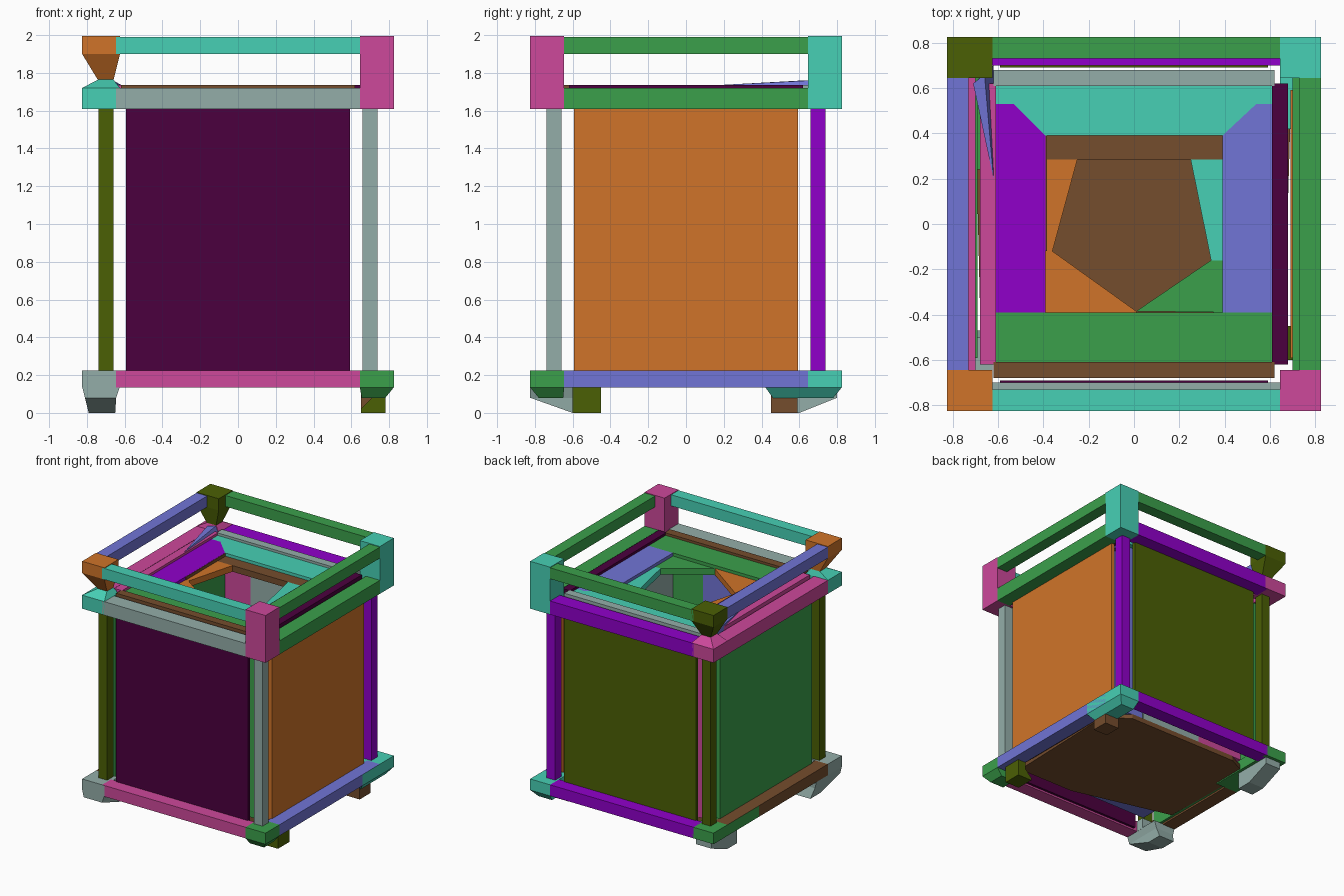
import bpy
import bmesh

if "Cube" in bpy.data.objects:
    bpy.data.objects.remove(bpy.data.objects["Cube"], do_unlink=True)


def linear(hex_pair):
    c = int(hex_pair, 16) / 255
    return c / 12.92 if c <= 0.04045 else ((c + 0.055) / 1.055) ** 2.4


PALETTE = dict(teal="47D0B5", pink="CD489B", orange="D07429", green="3BA04B",
               purple="9000CA", blue="7175D6", olive="4B6005", plum="4B003E",
               brown="754D2D", grey="94AEA9")
materials = {}
for label, code in PALETTE.items():
    mat = bpy.data.materials.new(label)
    mat.use_nodes = True
    rgba = [linear(code[i:i + 2]) for i in (0, 2, 4)] + [1]
    mat.diffuse_color = rgba
    mat.node_tree.nodes["Principled BSDF"].inputs["Base Color"].default_value = rgba
    materials[label] = mat


def loft(name, colour, rings):
    """Closed solid through matching rings of points."""
    bm = bmesh.new()
    loops = [[bm.verts.new(p) for p in ring] for ring in rings]
    count = len(loops[0])
    bm.faces.new(loops[0])
    bm.faces.new(loops[-1])
    for low, high in zip(loops, loops[1:]):
        for i in range(count):
            j = (i + 1) % count
            bm.faces.new((low[i], low[j], high[j], high[i]))
    bmesh.ops.recalc_face_normals(bm, faces=bm.faces)
    mesh = bpy.data.meshes.new(name)
    bm.to_mesh(mesh)
    bm.free()
    mesh.materials.append(materials[colour])
    obj = bpy.data.objects.new(name, mesh)
    bpy.context.collection.objects.link(obj)


def rect(xs, ys, z):
    return [(xs[0], ys[0], z), (xs[1], ys[0], z), (xs[1], ys[1], z), (xs[0], ys[1], z)]


def block(name, colour, xs, ys, zs):
    loft(name, colour, [rect(xs, ys, z) for z in zs])


def prism(name, colour, outline, zs):
    loft(name, colour, [[(x, y, z) for x, y in outline] for z in zs])


def stack(name, colour, *levels):
    loft(name, colour, [rect(*level) for level in levels])


def side_block(name, colour, side, along, depth, zs):
    """Block on one side: along = span on the side, depth = distances from the centre."""
    sign = -1 if side in ("front", "right") else 1
    out = sorted(sign * d for d in depth)
    if side in ("front", "back"):
        block(name, colour, along, out, zs)
    else:
        block(name, colour, out, along, zs)


OUT, IN = 0.825, 0.645
SPAN = (-IN, IN)
LOW, MID, TOP = (0.135, 0.225), (1.61, 1.72), (1.9, 1.99)

# Rails, wall panels and inner lips on each side
SIDES = {
    "front": ("teal", "grey", "pink", "plum", "brown"),
    "back": ("green", "purple", "purple", "olive", "grey"),
    "left": ("green", "green", "blue", "orange", "plum"),
    "right": ("blue", "pink", "brown", "green", "pink"),
}
for side, (upper, middle, lower, wall, lip) in SIDES.items():
    side_block(side + "_top_rail", upper, side, SPAN, (0.73, OUT), TOP)
    side_block(side + "_middle_rail", middle, side, SPAN, (0.7, OUT), MID)
    side_block(side + "_bottom_rail", lower, side, SPAN, (0.71, OUT), LOW)
    side_block(side + "_wall", wall, side, (-0.592, 0.592), (0.69, 0.72), (0.15, 1.68))
    side_block(side + "_lip", lip, side, (-0.62, 0.62), (0.61, 0.68), (1.67, 1.735))

# Corner posts
for name, colour, sx, sy in (("front_right", "olive", -1, -1), ("front_left", "grey", 1, -1),
                             ("back_left", "purple", 1, 1), ("back_right", "olive", -1, 1)):
    block(name + "_post", colour, sorted((sx * 0.66, sx * 0.738)),
          sorted((sy * 0.66, sy * 0.738)), (0.14, 1.7))

# Tall upper corners on the left
L_X, F_Y, B_Y = (IN, OUT), (-OUT, -IN), (IN, OUT)
for name, colour, ys in (("front", "pink", F_Y), ("back", "teal", B_Y)):
    block(name + "_left_upper_corner", colour, L_X, ys, (1.61, 1.995))

# Pinched upper corners on the right
R_X, PIN = (-OUT, -0.625), (-0.74, -0.66)
for name, cap, seat, ys, pin_y in (("front", "orange", "teal", F_Y, PIN),
                                   ("back", "olive", "pink", B_Y, (0.66, 0.74))):
    stack(name + "_right_cap", cap, (PIN, pin_y, 1.76), (R_X, ys, 1.9), (R_X, ys, 1.995))
    stack(name + "_right_seat", seat, (R_X, ys, 1.61), (R_X, ys, 1.72), (PIN, pin_y, 1.765))

# Bottom corners with bevelled undersides
stack("front_left_base", "green", ((0.655, 0.78), (-0.78, -0.65), 0.08),
      (L_X, F_Y, LOW[0]), (L_X, F_Y, LOW[1]))
stack("back_left_base", "teal", ((0.66, 0.78), (0.46, 0.78), 0.08),
      (L_X, (0.42, OUT), LOW[0]), (L_X, (0.42, OUT), LOW[1]))
block("front_right_base", "grey", R_X, F_Y, LOW)
block("back_right_base", "green", R_X, (0.24, OUT), LOW)

# Feet
FRONT_FOOT = (-0.6, -0.45)
stack("front_left_foot", "olive", ((0.65, 0.78), FRONT_FOOT, 0), ((0.65, 0.78), FRONT_FOOT, 0.02),
      ((0.71, 0.78), FRONT_FOOT, 0.08), ((0.71, 0.78), FRONT_FOOT, 0.14))
block("back_left_foot", "brown", (0.65, 0.78), (0.45, 0.59), (0, 0.13))
FOOT_X = (-0.79, -0.65)
stack("front_right_foot", "grey", (FOOT_X, (-0.6, -0.47), 0),
      ((-0.81, -0.645), (-OUT, -0.5), 0.08), (R_X, (-OUT, -0.5), 0.14))
stack("back_right_foot", "grey", (FOOT_X, (0.47, 0.6), 0),
      (FOOT_X, (0.47, 0.8), 0.08), (FOOT_X, (0.47, 0.8), 0.14))

# Floor with clipped corners
prism("floor", "brown", [(-0.7, 0.48), (-0.68, -0.36), (0.15, -0.57), (0.66, -0.57),
                         (0.69, 0.45), (0.5, 0.58), (-0.5, 0.58)], (0.145, 0.185))

# Thick lining around the square chamber
H, EDGE = 0.39, 0.58
LINING = (0.18, 1.66)
block("lining_right", "green", (-EDGE, -H), (-H, H), LINING)
block("lining_left", "blue", (H + 0.01, EDGE), (-H, EDGE), LINING)
block("lining_left_face", "grey", (H, H + 0.01), (-H, H), LINING)
block("lining_back_right", "pink", (-EDGE, -0.16), (H, EDGE), LINING)
block("lining_back_left", "grey", (-0.16, H), (H, EDGE), LINING)
block("lining_front_right", "blue", (-EDGE, 0.12), (-EDGE, -H), LINING)
block("lining_front_left", "green", (0.12, EDGE), (-EDGE, -H), LINING)

# Lid ring
LID = (1.65, 1.715)
block("lid_front", "green", (-0.62, 0.61), (-0.615, -H), LID)
prism("lid_back", "teal", [(-0.62, 0.62), (-0.62, 0.53), (-0.53, 0.53), (-H, H),
                           (H, H), (0.54, 0.53), (0.61, 0.53), (0.61, 0.62)], LID)
prism("lid_right", "purple", [(-0.62, -H), (-H, -H), (-H, H), (-0.53, 0.53), (-0.62, 0.53)], LID)
prism("lid_left", "blue", [(0.61, -H), (H, -H), (H, H), (0.54, 0.53), (0.61, 0.53)], LID)

# Recessed plates around the five-sided opening
a, b, c, d, e = (-0.25, 0.285), (0.25, 0.285), (0.34, -0.16), (0.01, -0.385), (-0.36, -0.12)
RECESS = (1.64, 1.69)
block("recess_back", "brown", (-H, H), (a[1], H), RECESS)
prism("recess_left", "teal", [(H, b[1]), b, c, (H, c[1])], RECESS)
prism("recess_front_left", "green", [(H, c[1]), c, d, (H, -H)], RECESS)
prism("recess_front_right", "orange", [e, d, (0.01, -H), (-H, -H), (-H, e[1])], RECESS)
prism("recess_right", "orange", [a, e, (-H, e[1]), (-H, a[1])], RECESS)
block("recess_edge", "brown", (-H, -0.385), (e[1], H), (1.68, 1.714))

# Wedge of trim beside the back right corner
loft("trim_wedge", "blue", [[(-0.71, 0.62, 1.7), (-0.62, 0.7, 1.7), (-0.62, 0.2, 1.7)],
                            [(-0.71, 0.62, 1.76), (-0.66, 0.66, 1.76), (-0.62, 0.2, 1.737)]])
